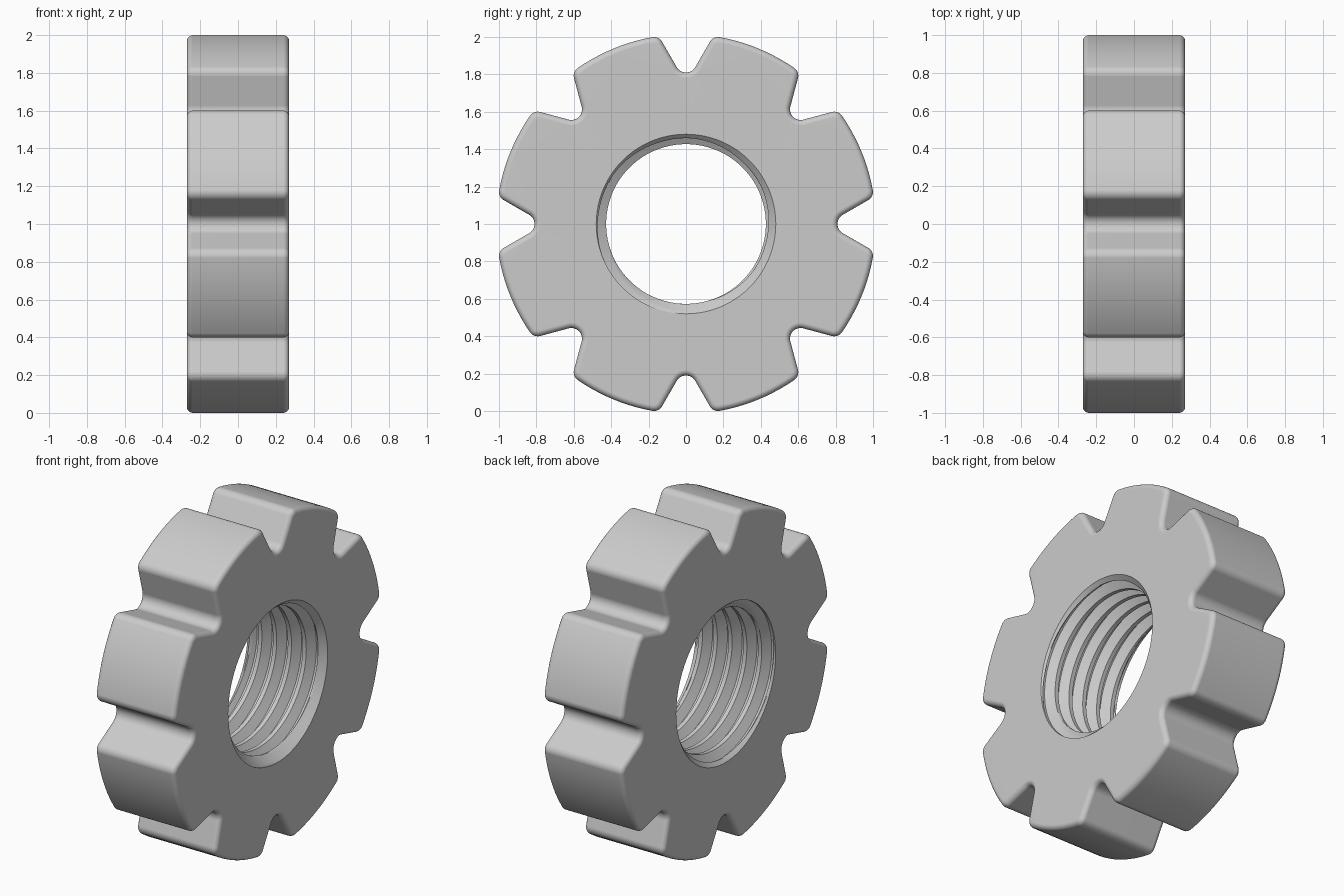
import bpy, bmesh
from math import sin, cos, radians, degrees, atan2, sqrt, pi, tau
from mathutils import Vector, Matrix

if "Cube" in bpy.data.objects:
    bpy.data.objects.remove(bpy.data.objects["Cube"])

HALF = 0.27        # half thickness along x
RADIUS = 1.015     # tooth tip radius
NOTCHES = 8
ROOT, ROOT_R = 0.81, 0.057   # notch floor and its rounding
TIP_R, EDGE_R = 0.05, 0.03   # tooth corner and rim rounding
MAJOR, MINOR, PITCH = 0.48, 0.427, 0.1


def arc(centre, r, start, end, steps, side=1):
    """Points on an arc, each with the outward normal of the solid."""
    out = []
    for i in range(steps + 1):
        a = radians(start + (end - start) * i / steps)
        d = Vector((cos(a), sin(a)))
        out.append((centre + d * r, d * side))
    return out


def outline():
    """Notched outline as (point, normal) pairs in the y-z plane."""
    floor = Vector((0, ROOT + ROOT_R))
    wall = Vector((cos(radians(60)), sin(radians(60))))
    inward = Vector((wall.y, -wall.x))
    base = floor + inward * (ROOT_R + TIP_R)
    b = base.dot(wall)
    tip = base + wall * (sqrt(b * b + (RADIUS - TIP_R) ** 2 - base.length_squared) - b)
    lean = degrees(atan2(tip.y, tip.x))
    step = 360 / NOTCHES
    notch = arc(Vector((-tip.x, tip.y)), TIP_R, 180 - lean, 30, 8)
    notch += arc(floor, ROOT_R, 210, 330, 14, -1)
    notch += arc(tip, TIP_R, 150, lean, 8)
    notch += arc(Vector((0, 0)), RADIUS, lean, 180 - lean - step, 10)[1:-1]
    loop = []
    for k in range(NOTCHES):
        turn = Matrix.Rotation(radians(-step * k), 2)
        loop += [(turn @ p, turn @ n) for p, n in notch]
    return loop


def skin(bm, rows, closed):
    """Join rows of vertices with quads."""
    for r0, r1 in zip(rows, rows[1:]):
        n = len(r0)
        for i in range(n if closed else n - 1):
            j = (i + 1) % n
            bm.faces.new((r0[i], r0[j], r1[j], r1[i]))


def bore_radius(x, phase):
    """Thread profile with flat crests, opened by a chamfer at each face."""
    u = abs((phase + 0.5) % 1 - 0.5) * 16
    t = min(max((u - 1) / 5, 0), 1)
    thread = MAJOR + (MINOR - MAJOR) * t
    return max(thread, MAJOR - (HALF - abs(x)))


bm = bmesh.new()

# Outer wall with rounded rims
section = [(-HALF + EDGE_R * (1 - cos(a)), EDGE_R * (1 - sin(a)))
           for a in (pi / 2 * j / 6 for j in range(7))]
section += [(-x, inset) for x, inset in reversed(section)]
loop = outline()
skin(bm, [[bm.verts.new((x, *(p - n * inset))) for p, n in loop]
          for x, inset in section], True)

# Helical thread, trimmed flush with both faces
SEGS, SUB = 144, 16
rows = []
for s in range(SEGS + 1):
    a = tau * s / SEGS
    row = []
    for k in range(-4 * SUB, 3 * SUB + 1):
        x = min(max(k * PITCH / SUB + PITCH * s / SEGS, -HALF), HALF)
        r = bore_radius(x, x / PITCH - s / SEGS)
        row.append(bm.verts.new((x, r * cos(a), r * sin(a))))
    rows.append(row)
skin(bm, rows, False)
bmesh.ops.remove_doubles(bm, verts=bm.verts, dist=0.0001)
bmesh.ops.dissolve_degenerate(bm, edges=bm.edges, dist=0.0001)

# Flat end faces between the outline and the bore
for side in (-1, 1):
    rim = [e for e in bm.edges if e.is_boundary
           and all(abs(v.co.x - side * HALF) < 0.001 for v in e.verts)]
    bmesh.ops.triangle_fill(bm, edges=rim, use_beauty=True, normal=(side, 0, 0))
bmesh.ops.recalc_face_normals(bm, faces=bm.faces)
bmesh.ops.translate(bm, verts=bm.verts, vec=(0, 0, 1))

mesh = bpy.data.meshes.new("notched_ring_nut")
bm.to_mesh(mesh)
bm.free()
nut = bpy.data.objects.new("notched_ring_nut", mesh)
bpy.context.collection.objects.link(nut)

# Plain grey metal
grey = bpy.data.materials.new("light_grey")
grey.use_nodes = True
colour = (0.6, 0.6, 0.6, 1)
grey.diffuse_color = colour
grey.node_tree.nodes["Principled BSDF"].inputs["Base Color"].default_value = colour
mesh.materials.append(grey)

# Smooth rounds, crisp thread and chamfer edges
bpy.context.view_layer.objects.active = nut
nut.select_set(True)
bpy.ops.object.shade_smooth_by_angle(angle=radians(30))
weighted = nut.modifiers.new("clean_normals", 'WEIGHTED_NORMAL')
weighted.keep_sharp = True
